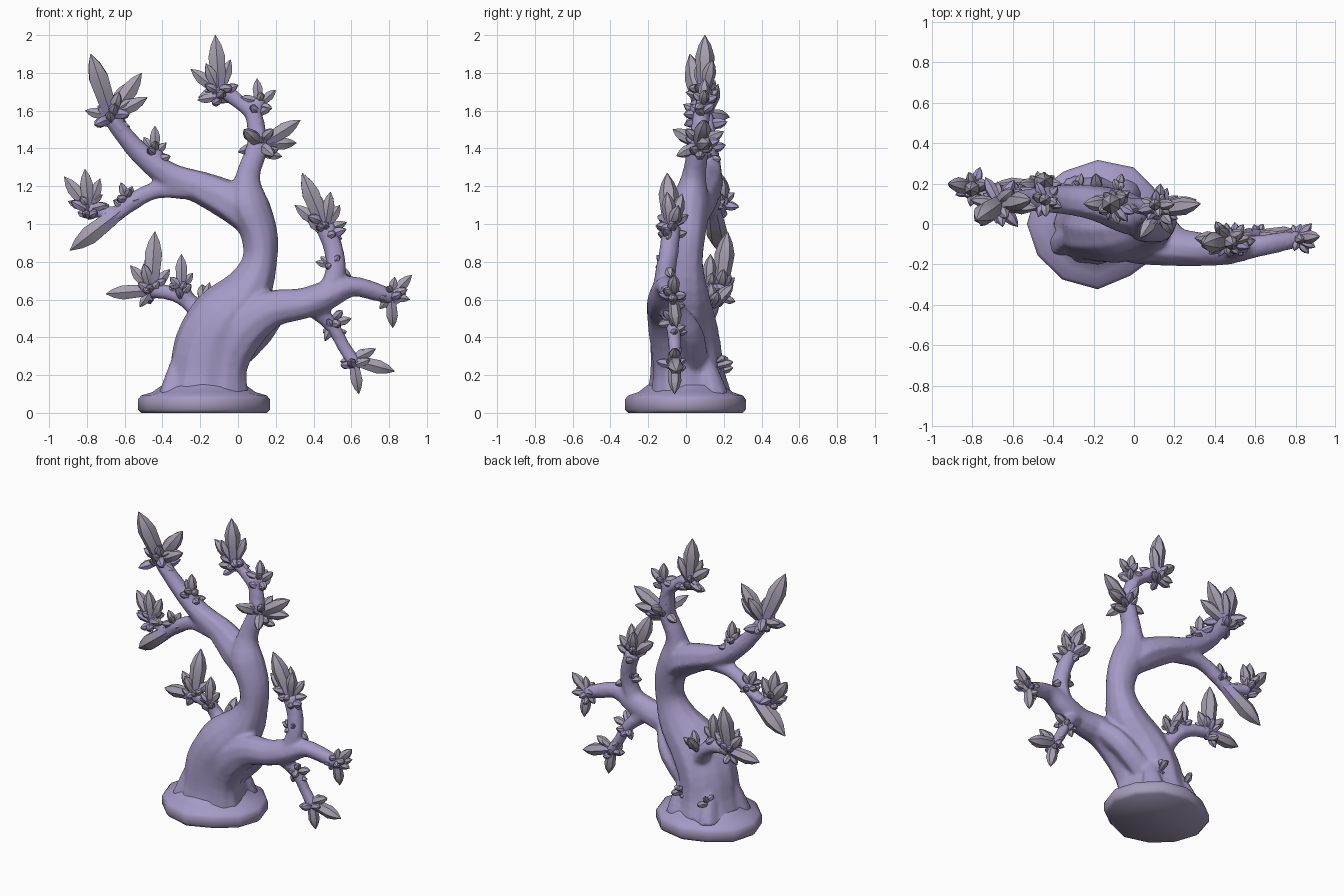
import bpy, bmesh, math, random
from mathutils import Vector

random.seed(7)
cube = bpy.data.objects.get("Cube")
if cube:
    bpy.data.objects.remove(cube)


def make_material(name, colour):
    material = bpy.data.materials.new(name)
    material.use_nodes = True
    material.diffuse_color = (*colour, 1)
    material.node_tree.nodes["Principled BSDF"].inputs["Base Color"].default_value = (*colour, 1)
    return material


LAVENDER = make_material("lavender", (.38, .32, .56))
MAUVE = make_material("mauve", (.38, .33, .49))
GREY = make_material("violet grey", (.39, .355, .44))


def finish(name, bm, materials, angle):
    """Turn a bmesh into a shaded object."""
    bmesh.ops.recalc_face_normals(bm, faces=bm.faces)
    mesh = bpy.data.meshes.new(name)
    bm.to_mesh(mesh)
    bm.free()
    for material in materials:
        mesh.materials.append(material)
    obj = bpy.data.objects.new(name, mesh)
    bpy.context.collection.objects.link(obj)
    bpy.ops.object.select_all(action='DESELECT')
    obj.select_set(True)
    bpy.context.view_layer.objects.active = obj
    bpy.ops.object.shade_smooth_by_angle(angle=math.radians(angle))
    return obj


def spline(points, steps):
    """Catmull-Rom interpolation of (x, y, z, radius) points."""
    points = [Vector(p) for p in points]
    result = []
    for i in range(len(points) - 1):
        b, c = points[i], points[i + 1]
        a = points[max(i - 1, 0)]
        d = points[min(i + 2, len(points) - 1)]
        for s in range(steps):
            t = s / steps
            result.append(b + (c - a) * t / 2 + (a - b * 2.5 + c * 2 - d / 2) * t ** 2
                          + ((b - c) * 1.5 + (d - a) / 2) * t ** 3)
    return result + [points[-1]]


def sweep(bm, path, sides, ridge=0):
    """Sweep a ridged circle along the path, without twisting; return caps, then bands."""
    centres = [Vector(p[:3]) for p in path]
    side = Vector((0, 1, 0))
    rings = []
    for i, centre in enumerate(centres):
        ahead = centres[min(i + 1, len(path) - 1)] - centres[max(i - 1, 0)]
        ahead.normalize()
        if abs(side.dot(ahead)) > .95:
            side = ahead.orthogonal()
        side = (side - ahead * side.dot(ahead)).normalized()
        other = ahead.cross(side)
        ring = []
        for k in range(sides):
            angle = math.tau * k / sides
            radius = path[i][3] * (1 + ridge * math.sin(angle * 3 + i * .3))
            ring.append(bm.verts.new(centre + (side * math.cos(angle) + other * math.sin(angle)) * radius))
        rings.append(ring)
    faces = [bm.faces.new(rings[0][::-1]), bm.faces.new(rings[-1])]
    for low, high in zip(rings, rings[1:]):
        for k in range(sides):
            n = (k + 1) % sides
            faces.append(bm.faces.new((low[k], low[n], high[n], high[k])))
    return faces


wood = bmesh.new()


def limb(*points, sides=8):
    """Add one bark-covered limb to the wood."""
    sweep(wood, spline(points, 3), sides, .05)


def crystal(bm, base, tip, body):
    """A stout six-sided column with a pointed end and a lavender foot."""
    base, tip = Vector(base), Vector(tip)
    radius = (tip - base).length * .13 + .012
    profile = ((0, .7), (.3, .88), (.62, 1), (.82, .65), (1, .04))
    faces = sweep(bm, [(*base.lerp(tip, t), radius * r) for t, r in profile], 6)
    for i, face in enumerate(faces):
        face.material_index = 2 if i < 8 else body


def cluster(name, base, tips, spurs=8, reach=.11):
    """Long crystals to given tips, with short spurs round the foot."""
    bm = bmesh.new()
    base = Vector(base)
    for tip in tips:
        crystal(bm, base, tip, 0)
    for i in range(spurs):
        turn = math.tau * (i + random.random() * .6) / spurs
        way = Vector((math.cos(turn), math.sin(turn), random.uniform(-.3, .9))).normalized()
        foot = base + Vector((0, 0, random.uniform(-.05, .03)))
        crystal(bm, foot, foot + way * random.uniform(.7, 1.15) * reach, i % 3)
    return finish(name, bm, (GREY, MAUVE, LAVENDER), 40)


# Foot: an uneven rounded slab rising towards the trunk
bm = bmesh.new()
layers = ((0, .95), (.018, 1), (.07, 1), (.092, .95), (.11, .78), (.15, .62))
outline = (1, .99, 1.02, 1, .95, 1, 1, .98, 1, 1.02, .93, .98)
rings = []
for height, scale in layers:
    ring = []
    for k, w in enumerate(outline):
        a = math.tau * k / len(outline)
        ring.append(bm.verts.new((-.18 + .35 * scale * w * math.cos(a), .317 * scale * w * math.sin(a), height)))
    rings.append(ring)
for low, high in zip(rings, rings[1:]):
    for k in range(len(outline)):
        n = (k + 1) % len(outline)
        bm.faces.new((low[k], low[n], high[n], high[k]))
bm.faces.new(rings[0])
for face in bm.faces:
    face.material_index = int(face.calc_center_median().z < .08)
finish("foot_slab", bm, (LAVENDER, MAUVE), 50)

# Trunk, then the crown branch and its twig
limb((-.18, .01, .08, .235), (-.17, 0, .2, .2), (-.15, -.01, .35, .188), (-.07, -.02, .5, .175),
     (.05, -.01, .64, .135), (.115, 0, .8, .094), (.11, .01, .95, .099), (.055, .02, 1.1, .107),
     (.05, .04, 1.25, .066), (.1, .06, 1.4, .057), (.1, .07, 1.5, .047), sides=12)
limb((.1, .07, 1.45, .054), (.08, .08, 1.58, .047), (0, .09, 1.65, .04), (-.08, .1, 1.71, .044))
limb((.07, .08, 1.56, .038), (.12, .09, 1.66, .04))

# Buttresses merging into the trunk
for x, y in ((-.35, -.09), (-.04, .15), (-.29, .17)):
    limb((x, y, .08, .08), (x * .9 - .01, y * .8, .2, .06), (x * .6 - .06, y * .3, .42, .03))

# Upper limb, hanging limb and their twigs
limb((.07, .02, 1, .08), (-.03, .05, 1.11, .107), (-.19, .1, 1.19, .09), (-.35, .12, 1.25, .075),
     (-.5, .12, 1.36, .06), (-.61, .11, 1.48, .051), (-.67, .1, 1.57, .05))
limb((-.25, .1, 1.19, .067), (-.43, .13, 1.18, .048), (-.57, .14, 1.11, .046), (-.7, .15, 1, .035))
limb((-.53, .14, 1.12, .038), (-.66, .16, 1.06, .034), (-.79, .18, 1.08, .04))
limb((-.42, .12, 1.3, .044), (-.44, .12, 1.4, .04))

# Side limb rising from the foot as a ridge, its upright, dropper and underside brace
limb((-.07, -.06, .08, .13), (-.06, -.07, .25, .11), (.02, -.08, .43, .125), (.17, -.11, .545, .102),
     (.34, -.125, .575, .084), (.47, -.12, .62, .079), (.6, -.11, .67, .056), (.72, -.09, .645, .05),
     (.82, -.07, .61, .04), sides=10)
limb((.46, -.12, .6, .066), (.515, -.11, .74, .057), (.505, -.09, .87, .053), (.46, -.08, .99, .054))
limb((.4, -.1, .56, .052), (.5, -.07, .46, .04), (.56, -.06, .35, .036), (.62, -.06, .26, .04))
limb((-.06, .04, .26, .08), (.1, .02, .41, .075), (.17, -.04, .5, .07), (.26, -.1, .57, .04))

# Low branch behind the trunk, with a twig
limb((-.16, .08, .45, .06), (-.24, .13, .57, .05), (-.34, .16, .63, .041), (-.46, .18, .65, .044))
limb((-.25, .13, .57, .038), (-.3, .12, .68, .037))

# Fuse the wood into one skin with soft joints
tree = finish("trunk_and_limbs", wood, (LAVENDER,), 60)
fuse = tree.modifiers.new("Fuse", 'REMESH')
fuse.mode = 'VOXEL'
fuse.voxel_size = .014
fuse.use_smooth_shade = True
soften = tree.modifiers.new("Soften", 'SMOOTH')
soften.iterations = 4

# Crystal clusters at the limb ends
cluster("crown_cluster", (-.1, .1, 1.7),
        [(-.12, .1, 2), (-.25, .1, 1.82), (-.17, .06, 1.85), (-.04, .14, 1.87), (-.21, .13, 1.67), (.02, .08, 1.68)], 12)
cluster("crown_twig_cluster", (.11, .09, 1.63), [(.1, .1, 1.77), (.2, .1, 1.71), (.18, .05, 1.61)], 8, .09)
cluster("fork_cluster", (.12, .07, 1.42),
        [(.33, .1, 1.55), (.31, .12, 1.43), (.03, -.07, 1.5), (.19, -.05, 1.36), (.0, .1, 1.38), (.13, .2, 1.49)], 11)
cluster("upper_cluster", (-.67, .1, 1.57),
        [(-.78, .02, 1.9), (-.51, .12, 1.8), (-.6, .17, 1.74), (-.48, .08, 1.67), (-.81, .12, 1.6), (-.63, .03, 1.7)], 13, .13)
cluster("upper_twig_cluster", (-.44, .12, 1.37), [(-.44, .12, 1.52), (-.5, .14, 1.46), (-.38, .1, 1.43)], 8, .09)
cluster("hanging_cluster", (-.79, .18, 1.08),
        [(-.92, .2, 1.25), (-.81, .17, 1.29), (-.73, .2, 1.24), (-.9, .18, 1.12), (-.68, .14, 1.1)], 10, .1)
cluster("hanging_spurs", (-.59, .14, 1.12), [(-.62, .12, 1.22), (-.56, .17, 1.2)], 8, .09)
cluster("hanging_tip", (-.62, .145, 1.07), [(-.89, .18, .86)], 0)
cluster("upright_cluster", (.46, -.08, .98),
        [(.34, -.1, 1.27), (.49, -.1, 1.17), (.54, -.04, 1.1), (.3, -.07, 1.1), (.55, -.1, .92), (.42, -.02, 1.16)], 12)
cluster("upright_spurs", (.5, -.1, .78), [(.41, -.1, .8), (.6, -.08, .72)], 6, .08)
cluster("side_end_cluster", (.81, -.07, .62),
        [(.92, -.06, .73), (.83, -.08, .72), (.82, -.05, .45), (.91, -.07, .6), (.75, -.07, .55)], 10, .09)
cluster("dropper_cluster", (.61, -.06, .28),
        [(.83, -.05, .22), (.64, -.06, .1), (.73, -.06, .34), (.54, -.04, .27)], 7, .09)
cluster("dropper_spurs", (.5, -.07, .47), [(.46, -.06, .38), (.6, -.06, .5)], 8, .09)
cluster("low_cluster", (-.46, .18, .65),
        [(-.44, .22, .96), (-.57, .2, .78), (-.7, .19, .63), (-.52, .18, .56), (-.36, .2, .76), (-.5, .13, .79)], 11, .1)
cluster("low_twig_cluster", (-.3, .12, .66), [(-.3, .13, .84), (-.24, .14, .74), (-.36, .1, .72)], 8, .09)
cluster("trunk_spurs", (-.18, .14, .57), [(-.15, .13, .69), (-.1, .17, .64), (-.19, .25, .68)], 6, .09)

# Small nubs low on the back of the trunk
for x, z in ((-.08, .25), (-.28, .22)):
    cluster("trunk_nub", (x, .17, z), [(x + .02, .25, z + .02)], 4, .06)
